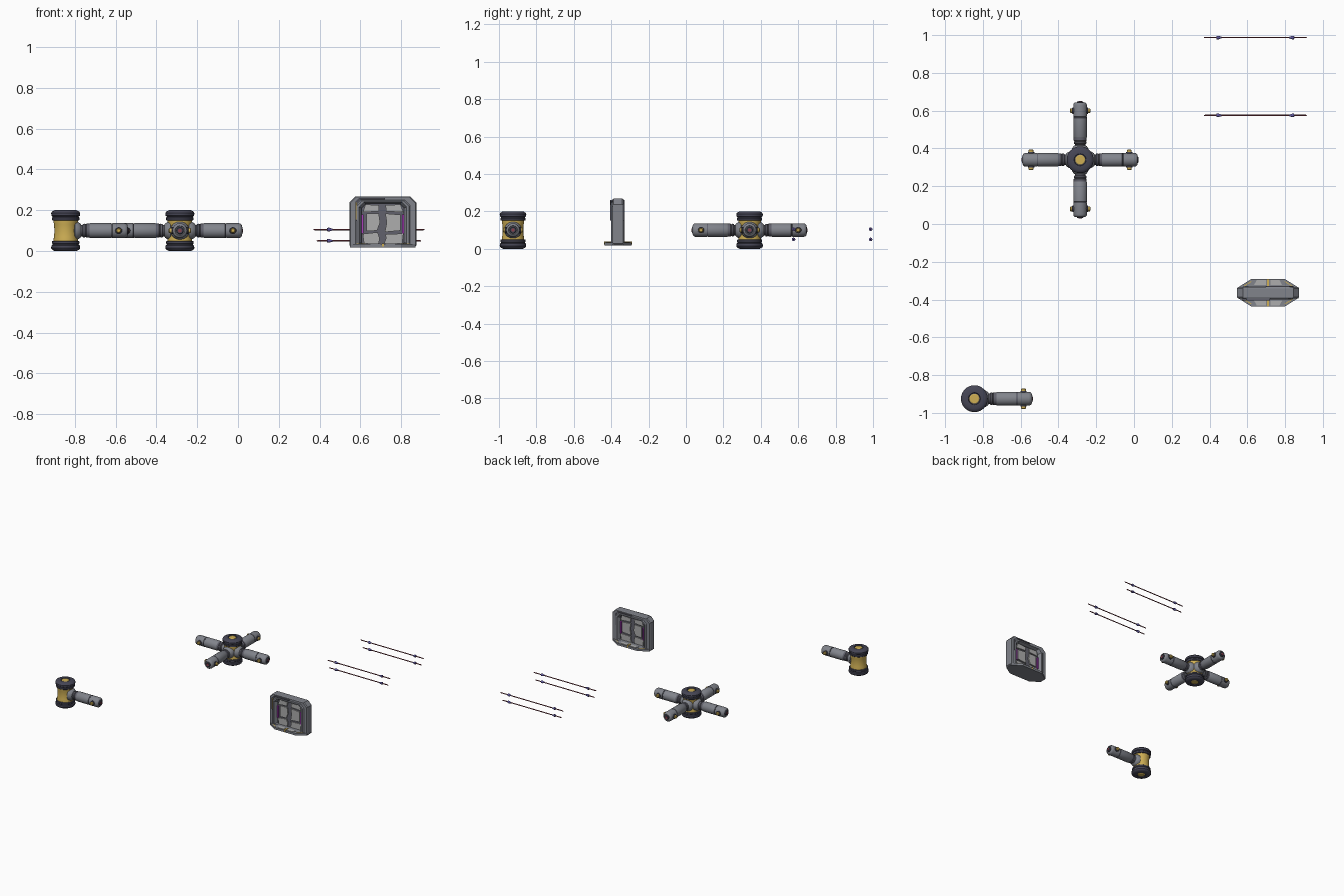
import bpy, bmesh
from math import pi, cos, sin, radians
from mathutils import Matrix, Vector

if "Cube" in bpy.data.objects:
    bpy.data.objects.remove(bpy.data.objects["Cube"])


def mat(name, rgb):
    m = bpy.data.materials.new(name)
    m.diffuse_color = (*rgb, 1)
    m.use_nodes = True
    m.node_tree.nodes["Principled BSDF"].inputs["Base Color"].default_value = m.diffuse_color
    return m


GOLD = mat("gold", (0.62, 0.43, 0.09))
DARK = mat("dark", (0.06, 0.06, 0.09))
SLATE = mat("slate", (0.12, 0.12, 0.15))
STEEL = mat("steel", (0.22, 0.23, 0.26))
LIGHT = mat("light", (0.42, 0.42, 0.42))
PURPLE = mat("purple", (0.4, 0.05, 0.5))
BLUE = mat("blue", (0.12, 0.1, 0.35))
RED = mat("red", (0.25, 0.05, 0.07))


def finish(name, bm, material, smooth=True):
    bmesh.ops.recalc_face_normals(bm, faces=bm.faces)
    me = bpy.data.meshes.new(name)
    bm.to_mesh(me)
    bm.free()
    me.materials.append(material)
    if smooth:
        me.polygons.foreach_set("use_smooth", [True] * len(me.polygons))
        me.set_sharp_from_angle(angle=radians(32))
    ob = bpy.data.objects.new(name, me)
    bpy.context.collection.objects.link(ob)
    return ob


def lathe(name, profile, material, matrix, sides=32):
    """Solid of revolution about local z from (radius, height) points."""
    bm = bmesh.new()
    rings = [[bm.verts.new(matrix @ Vector((r * cos(2 * pi * i / sides), r * sin(2 * pi * i / sides), h)))
              for i in range(sides)] for r, h in profile]
    for a, b in zip(rings, rings[1:]):
        for i in range(sides):
            j = (i + 1) % sides
            bm.faces.new((a[i], a[j], b[j], b[i]))
    bm.faces.new(rings[0])
    bm.faces.new(rings[-1])
    return finish(name, bm, material)


def prism(name, pts, lo, hi, material, upright=True):
    """Polygon in xz extruded along y (upright) or in xy extruded along z."""
    bm = bmesh.new()
    rings = [[bm.verts.new((u, d, v) if upright else (u, v, d)) for u, v in pts] for d in (lo, hi)]
    for i in range(len(pts)):
        j = (i + 1) % len(pts)
        bm.faces.new((rings[0][i], rings[0][j], rings[1][j], rings[1][i]))
    bm.faces.new(rings[0])
    bm.faces.new(rings[1])
    return finish(name, bm, material, False)


ALONG_X = Matrix.Rotation(pi / 2, 4, 'Y')
ALONG_Y = Matrix.Rotation(-pi / 2, 4, 'X')


# pipe arm with collar, end plug and cross bolt
def arm(name, m):
    mx = m @ ALONG_X
    lathe(name + "_flange", [(.03, .04), (.046, .045), (.044, .058), (.035, .072), (.03, .076)], STEEL, mx)
    lathe(name + "_neck", [(.028, .05), (.028, .082), (.033, .086), (.034, .094), (.031, .098),
                           (.034, .102), (.034, .118), (.02, .12)], SLATE, mx)
    lathe(name + "_tube", [(.02, .115), (.034, .116), (.0365, .12), (.0365, .222), (.034, .2235), (.034, .2275),
                           (.0365, .229), (.0365, .288), (.034, .297), (.028, .303), (.024, .304),
                           (.022, .299)], STEEL, mx)
    lathe(name + "_seam", [(.03, .2238), (.035, .2238), (.035, .2272), (.03, .2272)], DARK, mx)
    lathe(name + "_plug", [(.018, .29), (.018, .305), (.015, .308)], DARK, mx)
    lathe(name + "_plug_core", [(.009, .3), (.009, .31)], RED, mx)
    mb = m @ Matrix.Translation((.26, 0, 0)) @ ALONG_Y
    lathe(name + "_bolt_ring", [(.015, -.042), (.017, -.04), (.017, .04), (.015, .042)], DARK, mb, 24)
    lathe(name + "_bolt", [(.008, -.055), (.0125, -.051), (.0125, .051), (.008, .055)], GOLD, mb, 24)


# drum hub: golden waist between two dark caps
def hub(name, x, y, angles):
    m = Matrix.Translation((x, y, .1))
    lathe(name + "_core", [(.06, -.058), (.06, -.045), (.057, -.03), (.055, 0), (.057, .03),
                           (.06, .045), (.06, .058)], GOLD, m, 48)
    for s, part in ((1, "top"), (-1, "bottom")):
        cap = [(.05, .05), (.064, .05), (.067, .053), (.067, .063), (.064, .066), (.064, .069),
               (.07, .073), (.071, .086), (.067, .093), (.054, .1), (.032, .1), (.03, .095)]
        lathe(f"{name}_{part}_cap", [(r, s * h) for r, h in cap], DARK, m, 48)
        lathe(f"{name}_{part}_disc", [(.026, s * .09), (.026, s * .0975), (.023, s * .0995)], GOLD, m)
    for i, a in enumerate(angles):
        arm(f"{name}_arm_{i + 1}", m @ Matrix.Rotation(a, 4, 'Z'))


hub("cross_hub", -.285, .34, [i * pi / 2 for i in range(4)])
hub("end_hub", -.845, -.925, [0])

# four thin rods with a pair of tapered beads each
for y in (.575, .987):
    for z, lo, hi in ((.105, .37, .915), (.05, .385, .898)):
        name = f"rod_{'near' if y < .8 else 'far'}_{'upper' if z > .1 else 'lower'}"
        m = Matrix.Translation((0, y, z)) @ ALONG_X
        lathe(name, [(.0015, lo), (.0035, lo + .006), (.0035, hi - .006), (.0015, hi)], RED, m, 12)
        for bead, x, s in (("left", .45, 1), ("right", .835, -1)):
            lathe(f"{name}_{bead}_bead", [(.004, x - s * .014), (.009, x - s * .012), (.0095, x - s * .003),
                                          (.006, x + s * .007), (.004, x + s * .014)], BLUE, m, 16)

# upright framed panel
CX, CY = .71, -.364


def chamfered(x0, x1, z0, z1, bottom, top):
    return [(x0 + bottom, z0), (x1 - bottom, z0), (x1, z0 + bottom), (x1, z1 - top),
            (x1 - top, z1), (x0 + top, z1), (x0, z1 - top), (x0, z0 + bottom)]


outer = chamfered(.546, .874, .02, .268, .008, .03)
inner = chamfered(.605, .815, .034, .232, .008, .022)
section = [(0, .023), (.08, .03), (.5, .03), (.62, .036), (.8, .036), (1, .018)]
bm = bmesh.new()
loops = [[bm.verts.new((a[0] + (b[0] - a[0]) * t, CY + d, a[1] + (b[1] - a[1]) * t)) for a, b in zip(outer, inner)]
         for t, d in section + [(t, -d) for t, d in reversed(section)]]
for k, a in enumerate(loops):
    b = loops[(k + 1) % len(loops)]
    for i in range(8):
        j = (i + 1) % 8
        bm.faces.new((a[i], a[j], b[j], b[i]))
finish("panel_frame", bm, STEEL, False)
prism("panel_core", inner, CY - .008, CY + .008, SLATE)

# cracked tiles filling the frame
tiles = [[(.612, .19), (.625, .228), (.692, .225), (.69, .195)],
         [(.63, .183), (.69, .184), (.697, .14), (.682, .1), (.63, .098)],
         [(.611, .084), (.685, .092), (.695, .062), (.69, .038), (.618, .038)],
         [(.724, .225), (.797, .228), (.812, .19), (.725, .195)],
         [(.722, .184), (.797, .178), (.797, .1), (.72, .093), (.729, .14)],
         [(.722, .082), (.811, .086), (.805, .038), (.716, .038), (.726, .062)]]
for i, t in enumerate(tiles):
    prism(f"panel_tile_{i + 1}", t, CY - .016, CY + .016, LIGHT)

# glowing side strips and corner trim on the frame
for s, side in ((-1, "left"), (1, "right")):
    x = CX + s * .0985
    prism(f"{side}_light_strip", [(x - .005, .085), (x + .005, .085), (x + .005, .178), (x - .005, .178)],
          CY - .02, CY + .02, PURPLE)
trim = [(.575, .15), (.584, .15), (.584, .238), (.6, .252), (.72, .252), (.72, .26), (.596, .26), (.575, .242)]
prism("front_corner_trim", trim, CY - .041, CY - .028, SLATE)
prism("front_trim_inlay", [(.577, .155), (.582, .155), (.582, .238), (.577, .24)], CY - .043, CY - .04, GOLD)
prism("back_corner_trim", [(2 * CX - x, z) for x, z in trim], CY + .028, CY + .036, SLATE)

# eight-sided foot with pads and gold markers
foot = [(.55, -.028), (.622, -.073), (.798, -.073), (.87, -.028),
        (.87, .028), (.798, .073), (.622, .073), (.55, .028)]
prism("panel_foot", [(x, CY + y) for x, y in foot], .018, .034, STEEL, False)
for s in (-1, 1):
    side = "front" if s < 0 else "back"
    prism(f"{side}_foot_marker", [(.705, CY + s * .036), (.715, CY + s * .036), (.715, CY + s * .074),
                                  (.705, CY + s * .074)], .022, .038, GOLD, False)
    for k in (-1, 1):
        pad = [(.012, .04), (.075, .04), (.06, .067), (.012, .067)]
        prism(f"{side}_foot_pad_{'left' if k < 0 else 'right'}", [(CX + k * x, CY + s * y) for x, y in pad],
              .03, .037, LIGHT, False)
        bar = [(.122, .036), (.13, .036), (.094, .059), (.086, .059)]
        prism(f"{side}_foot_inlay_{'left' if k < 0 else 'right'}", [(CX + k * x, CY + s * y) for x, y in bar],
              .03, .036, GOLD, False)
